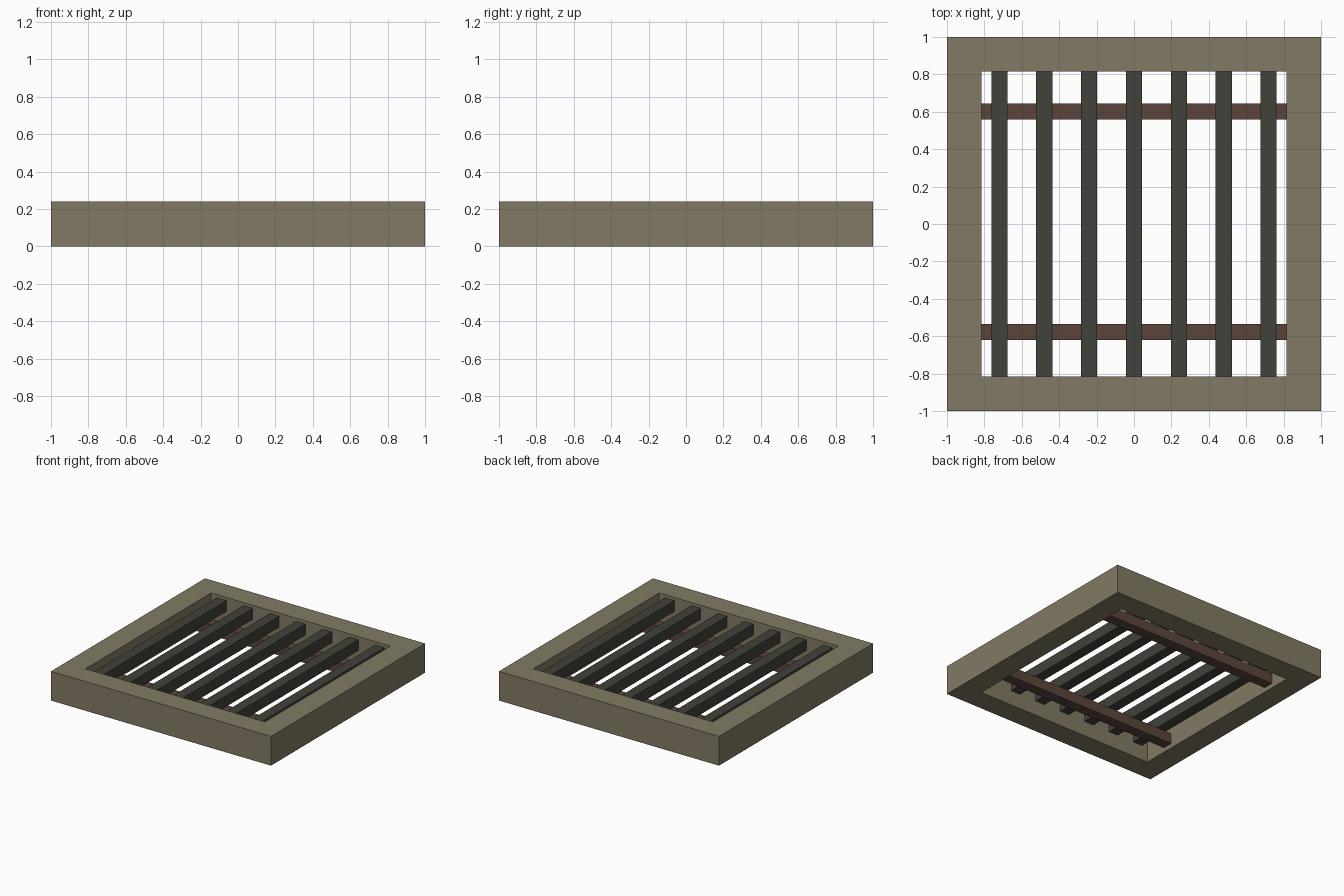
import bpy, bmesh

cube = bpy.data.objects.get("Cube")
if cube:
    bpy.data.objects.remove(cube, do_unlink=True)


def material(name, rgb):
    mat = bpy.data.materials.new(name)
    mat.use_nodes = True
    colour = (*rgb, 1)
    mat.diffuse_color = colour
    bsdf = next(n for n in mat.node_tree.nodes if n.type == "BSDF_PRINCIPLED")
    bsdf.inputs["Base Color"].default_value = colour
    return mat


def add_object(name, bm, mat):
    bmesh.ops.recalc_face_normals(bm, faces=bm.faces)
    mesh = bpy.data.meshes.new(name)
    bm.to_mesh(mesh)
    bm.free()
    mesh.materials.append(mat)
    obj = bpy.data.objects.new(name, mesh)
    bpy.context.collection.objects.link(obj)
    return obj


def box(name, centre, size, mat):
    bm = bmesh.new()
    bmesh.ops.create_cube(bm, size=1)
    bmesh.ops.scale(bm, vec=size, verts=bm.verts)
    bmesh.ops.translate(bm, vec=centre, verts=bm.verts)
    return add_object(name, bm, mat)


stone = material("olive stone", (0.225, 0.195, 0.127))
iron = material("dark iron", (0.054, 0.054, 0.044))
rust = material("rusty brown", (0.105, 0.060, 0.044))

OUTER, INNER, HEIGHT = 1.0, 0.815, 0.24
BAR = 0.086

# Square frame: one continuous ring with an open middle
bm = bmesh.new()
signs = [(-1, -1), (1, -1), (1, 1), (-1, 1)]
rings = [[bm.verts.new((sx * r, sy * r, z)) for sx, sy in signs]
         for r, z in ((OUTER, 0), (OUTER, HEIGHT), (INNER, HEIGHT), (INNER, 0))]
for k, ring in enumerate(rings):
    following = rings[(k + 1) % 4]
    for i in range(4):
        j = (i + 1) % 4
        bm.faces.new((ring[i], ring[j], following[j], following[i]))
add_object("frame", bm, stone)

# Seven grate bars running front to back
for i in range(7):
    box(f"grate_bar_{i + 1}", ((i - 3) * 0.24, 0, 0.169),
        (BAR, 2 * INNER, 0.09), iron)

# Two cross bars carrying the grate from below
for name, y in (("front_cross_bar", -0.578), ("back_cross_bar", 0.602)):
    box(name, (0, y, 0.081), (2 * INNER, BAR, BAR), rust)
